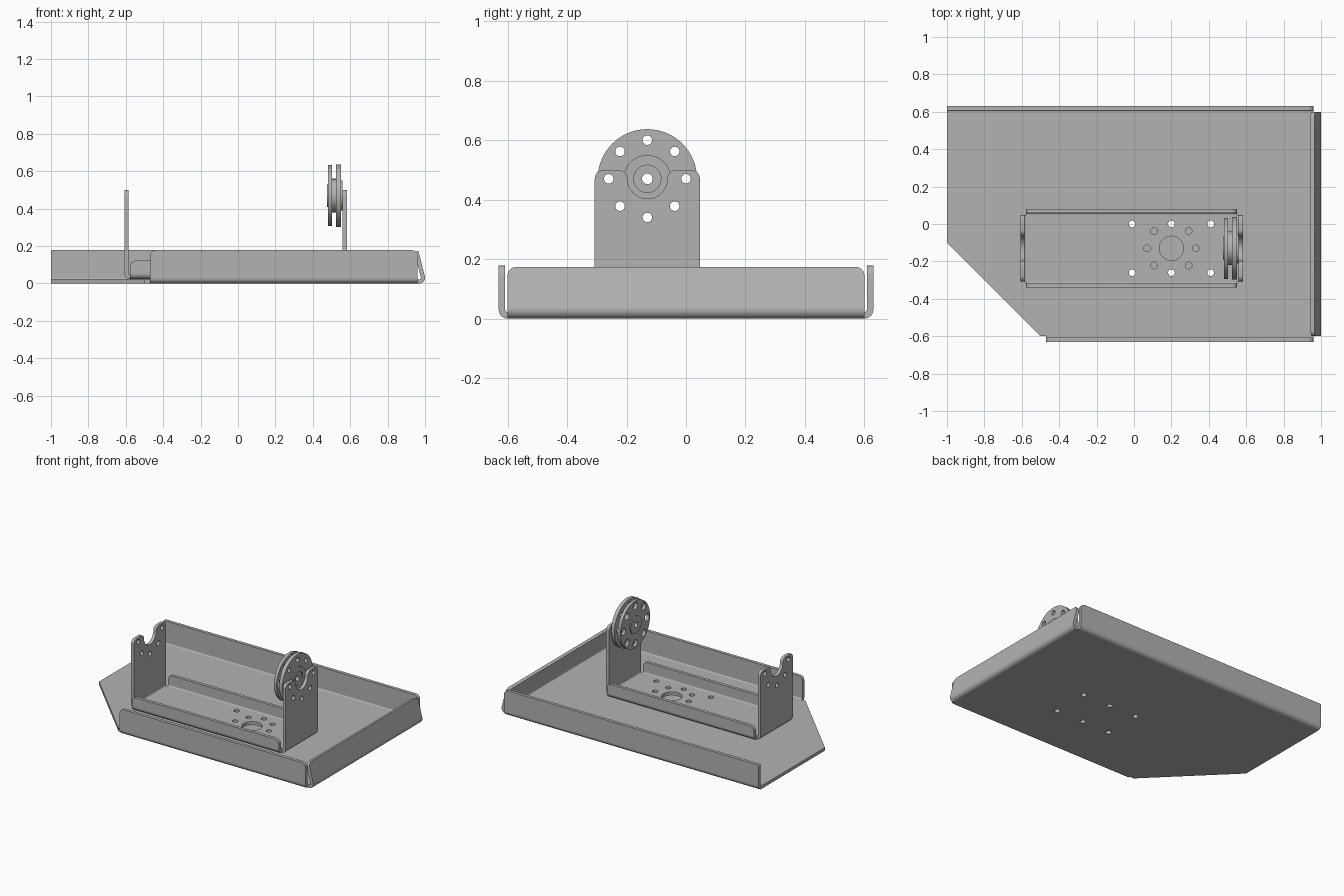
import bpy, bmesh, math
from mathutils import Vector, Matrix

if "Cube" in bpy.data.objects:
    bpy.data.objects.remove(bpy.data.objects["Cube"], do_unlink=True)

X, Y, Z = Vector((1, 0, 0)), Vector((0, 1, 0)), Vector((0, 0, 1))
SHEET = 0.022      # sheet thickness
BEND = 0.03        # outer bend radius
MID_Y = -0.13      # bracket centre line
AXLE_Z = 0.47      # hub axis height
BOLT = 0.13        # bolt circle radius
parts = []

metal = bpy.data.materials.new("grey_metal")
metal.use_nodes = True
GREY = (0.45, 0.45, 0.45, 1)
metal.diffuse_color = GREY
bsdf = next(n for n in metal.node_tree.nodes if n.type == 'BSDF_PRINCIPLED')
bsdf.inputs["Base Color"].default_value = GREY


def arc(cx, cy, r, a0, a1, n=8):
    angles = [math.radians(a0 + (a1 - a0) * i / n) for i in range(n + 1)]
    return [(cx + r * math.cos(a), cy + r * math.sin(a)) for a in angles]


def circle(cx, cy, r, n=24):
    return arc(cx, cy, r, 0, 360, n)[:-1]


def plate(name, outline, holes, thick, centre, u, v):
    """Outline with holes in the u-v plane, thickened evenly about centre."""
    curve = bpy.data.curves.new(name, 'CURVE')
    curve.dimensions, curve.fill_mode, curve.extrude = '2D', 'BOTH', thick / 2
    for loop in [outline] + holes:
        spline = curve.splines.new('POLY')
        spline.points.add(len(loop) - 1)
        for point, (a, b) in zip(spline.points, loop):
            point.co = (a, b, 0, 1)
        spline.use_cyclic_u = True
    temp = bpy.data.objects.new(name + "_curve", curve)
    mesh = bpy.data.meshes.new_from_object(temp)
    bpy.data.objects.remove(temp)
    bpy.data.curves.remove(curve)
    frame = Matrix((u, v, u.cross(v))).transposed().to_4x4()
    frame.translation = centre
    bm = bmesh.new()
    bm.from_mesh(mesh)
    bmesh.ops.remove_doubles(bm, verts=bm.verts, dist=1e-5)
    bm.transform(frame)
    bmesh.ops.recalc_face_normals(bm, faces=bm.faces)
    bm.to_mesh(mesh)
    bm.free()
    mesh.materials.clear()
    mesh.materials.append(metal)
    obj = bpy.data.objects.new(name, mesh)
    bpy.context.collection.objects.link(obj)
    parts.append(obj)


def tab(width, height, r1=0.03, r2=0.03):
    """Upright panel outline with rounded top corners."""
    w = width / 2
    return ([(-w, 0), (w, 0)] + arc(w - r2, height - r2, r2, 0, 90, 6)
            + arc(r1 - w, height - r1, r1, 90, 180, 6))


def flange(name, start, along, out, length, outline, holes=(), angle=90):
    """Bent sheet edge: rounded bend at start, then a panel."""
    centre = start + Z * BEND
    bend = (arc(0, 0, BEND, -90, angle - 90)
            + arc(0, 0, BEND - SHEET, angle - 90, -90))
    plate(name + "_bend", bend, [], length, centre, out, Z)
    a = math.radians(angle)
    rise = out * math.cos(a) + Z * math.sin(a)
    normal = out * math.sin(a) - Z * math.cos(a)
    plate(name, outline, list(holes), SHEET,
          centre + normal * (BEND - SHEET / 2), along, rise)


# Tray with a cut corner and three upturned walls
six_holes = [circle(x, y, 0.018) for x in (-0.01, 0.2, 0.41)
             for y in (MID_Y - BOLT, MID_Y + BOLT)]
floor = [(-1, 0.6), (0.97, 0.6), (0.97, -0.6), (-0.5, -0.6), (-1, -0.1)]
plate("tray_floor", floor, six_holes, SHEET, Z * SHEET / 2, X, Y)
flange("tray_back_wall", Vector((-0.02, 0.6, 0)), X, Y, 1.96,
       tab(1.96, 0.148, 0.005, 0.03))
flange("tray_front_wall", Vector((0.245, -0.6, 0)), X, -Y, 1.43,
       tab(1.43, 0.148))
flange("tray_right_wall", Vector((0.97, 0, 0)), Y, X, 1.2,
       tab(1.2, 0.141), angle=104)

# Bracket floor with a bore, a ring of holes and the mounting holes
base = SHEET + 0.002
ring = [circle(0.2 + BOLT * math.cos(a), MID_Y + BOLT * math.sin(a), 0.018)
        for a in (math.radians(45 * k) for k in range(8) if k not in (2, 6))]
x0, x1, half = -0.578, 0.552, 0.18
rect = [(x0, MID_Y - half), (x1, MID_Y - half),
        (x1, MID_Y + half), (x0, MID_Y + half)]
plate("bracket_floor", rect, six_holes + ring + [circle(0.2, MID_Y, 0.065, 32)],
      SHEET, Z * (base + SHEET / 2), X, Y)

# Low side lips
span, mid_x = x1 - x0, (x0 + x1) / 2
for side, name in ((1, "back"), (-1, "front")):
    flange("bracket_" + name + "_lip", Vector((mid_x, MID_Y + side * half, base)),
           X, Y * side, span, tab(span, 0.068))

# Tall end plates with a flared notch and bolt holes
axle = AXLE_Z - base - BEND
w, top, r, notch = 0.177, axle + 0.03, 0.03, 0.067
ear = ([(w, 0)] + arc(w - r, top - r, r, 0, 90, 6)
       + arc(notch + r, top - r, r, 90, 180, 6))
end_outline = (ear + arc(0, axle, notch, 0, -180, 20)[1:-1]
               + [(-u, v) for u, v in reversed(ear)])
end_holes = [circle(BOLT * math.cos(a), axle + BOLT * math.sin(a), 0.016)
             for a in (math.radians(-45 * k) for k in range(5))]
for x, out, name in ((x0, -X, "left"), (x1, X, "right")):
    flange("bracket_" + name + "_end", Vector((x, MID_Y, base)), Y, out,
           2 * w, end_outline, end_holes)


# Hub: stacked discs along x
def disc(name, xa, xb, radius, bore, hole=0):
    holes = [circle(0, 0, bore)]
    if hole:
        holes += [circle(px, pz, hole) for px, pz in circle(0, 0, BOLT, 8)]
    plate(name, circle(0, 0, radius, 64), holes, xb - xa,
          Vector(((xa + xb) / 2, MID_Y, AXLE_Z)), Y, Z)


disc("hub_inner_cap", 0.475, 0.482, 0.06, 0.018)
disc("hub_inner_disc", 0.482, 0.503, 0.163, 0.018, 0.024)
disc("hub_core", 0.503, 0.525, 0.09, 0.018)
disc("hub_outer_disc", 0.525, 0.55, 0.167, 0.018, 0.016)
disc("hub_boss", 0.55, 0.558, 0.08, 0.046)

# Smooth curved bends and rims, keep edges crisp
bpy.ops.object.select_all(action='DESELECT')
for obj in parts:
    obj.select_set(True)
bpy.context.view_layer.objects.active = parts[0]
bpy.ops.object.shade_smooth_by_angle(angle=math.radians(30))
